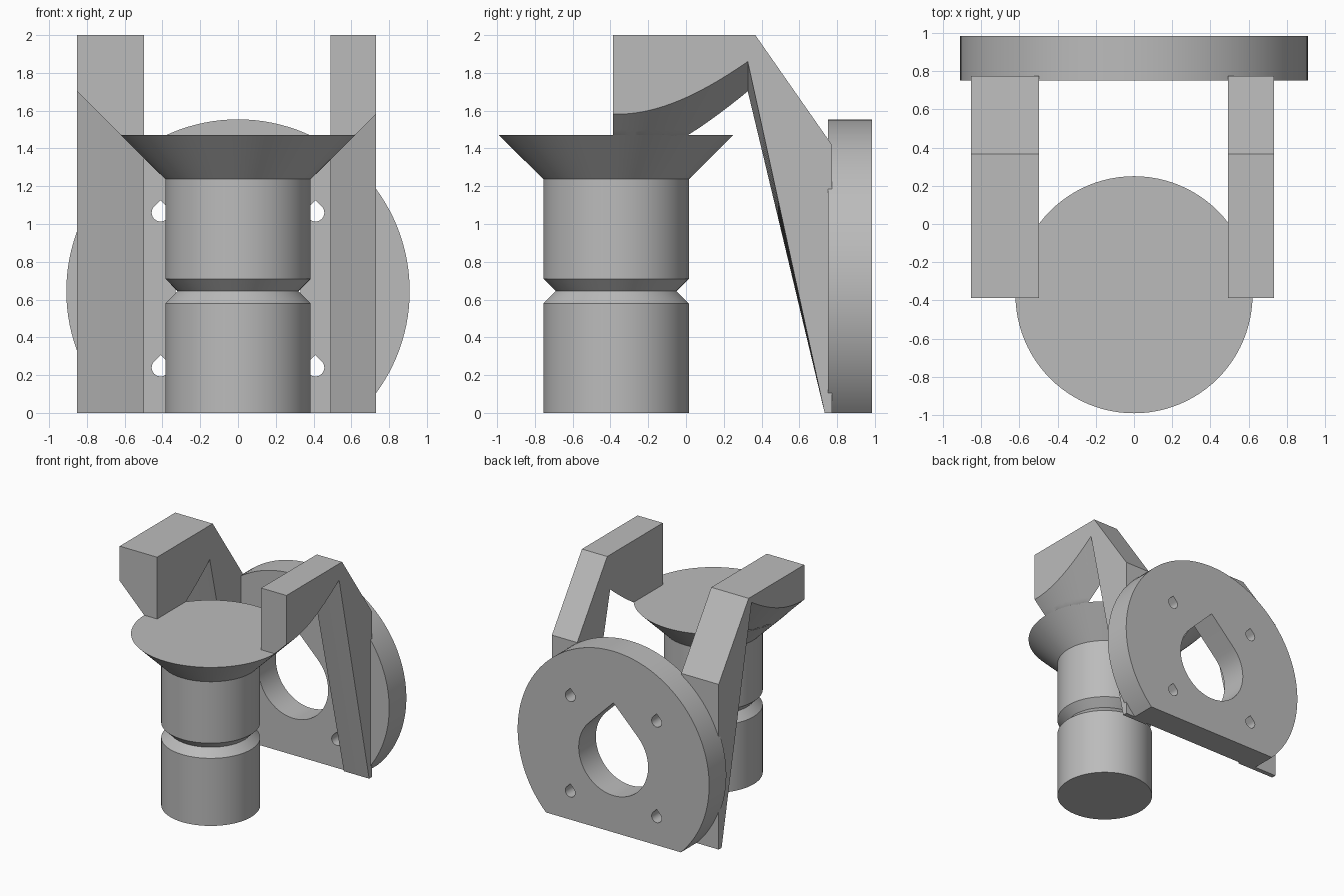
import bpy, bmesh, math

if "Cube" in bpy.data.objects:
    bpy.data.objects.remove(bpy.data.objects["Cube"])

CY = -0.37            # y of the peg axis
PLATE_Z, PLATE_R = 0.645, 0.909

grey = bpy.data.materials.new("plain grey")
grey.diffuse_color = (0.5, 0.5, 0.5, 1)
grey.use_nodes = True
grey.node_tree.nodes["Principled BSDF"].inputs["Base Color"].default_value = grey.diffuse_color


def finish(ob):
    """Weld, fix normals, colour and shade an object."""
    bm = bmesh.new()
    bm.from_mesh(ob.data)
    bmesh.ops.remove_doubles(bm, verts=bm.verts, dist=1e-5)
    bmesh.ops.recalc_face_normals(bm, faces=bm.faces)
    bm.to_mesh(ob.data)
    bm.free()
    ob.data.materials.clear()
    ob.data.materials.append(grey)
    bpy.ops.object.select_all(action='DESELECT')
    ob.select_set(True)
    bpy.context.view_layer.objects.active = ob
    bpy.ops.object.shade_smooth_by_angle(angle=math.radians(20))


def loft(name, rings, closed):
    """Skin a row of equal-length rings; cap the ends when not closed."""
    bm = bmesh.new()
    rows = [[bm.verts.new(p) for p in ring] for ring in rings]
    n = len(rows[0])
    for a, b in zip(rows, rows[1:]):
        for i in range(n):
            j = (i + 1) % n
            bm.faces.new((a[i], a[j], b[j], b[i]))
    if closed:
        bm.faces.new(rows[0])
        bm.faces.new(rows[-1])
    mesh = bpy.data.meshes.new(name)
    bm.to_mesh(mesh)
    bm.free()
    ob = bpy.data.objects.new(name, mesh)
    bpy.context.collection.objects.link(ob)
    finish(ob)
    return ob


def circle(r, z, n=96):
    return [(r * math.cos(t), CY + r * math.sin(t), z)
            for t in (2 * math.pi * i / n for i in range(n))]


# Round peg with a V groove and a flared head
profile = [(0.385, 0), (0.385, 0.58), (0.32, 0.645), (0.385, 0.71),
           (0.385, 1.237), (0.62, 1.47)]
loft("grooved_peg", [circle(r, z) for r, z in profile], True)


# Arms: side profile whose underside continues the flare's 45 degree cone
def cone_z(x, y):
    return max(1.465, 1.47 + math.hypot(x, y - CY) - 0.62)


def arm_section(x):
    y0, y1, n = 0.327, -0.387, 24
    pts = [(y1, 2), (0.367, 2), (0.774, 1.417), (0.774, 0), (0.734, 0)]
    for i in range(n + 1):
        y = y0 + (y1 - y0) * i / n
        pts.append((y, cone_z(x, y)))
    return [(x, y, z) for y, z in pts]


for name, xa, xb in (("left_arm", -0.852, -0.497), ("right_arm", 0.491, 0.731)):
    loft(name, [arm_section(xa + (xb - xa) * i / 12) for i in range(13)], True)


# Mounting plate: disc cut flat at the bottom, with teardrop holes
def teardrop(cx, cz, r, n=36):
    pts = [(cx, cz + r * math.sqrt(2))]
    for i in range(n + 1):
        t = math.radians(135 + 270 * i / n)
        pts.append((cx + r * math.cos(t), cz + r * math.sin(t)))
    return pts


start = math.asin(-PLATE_Z / PLATE_R)
sweep = math.pi - 2 * start
outline = [(PLATE_R * math.cos(start + sweep * i / 96),
            PLATE_Z + PLATE_R * math.sin(start + sweep * i / 96)) for i in range(97)]
loops = [outline, teardrop(0, PLATE_Z, 0.33)]
for sx in (-1, 1):
    for sz in (-1, 1):
        loops.append(teardrop(sx * 0.41, 0.65 + sz * 0.41, 0.047, 24))

curve = bpy.data.curves.new("mounting_plate", 'CURVE')
curve.dimensions = '2D'
curve.fill_mode = 'BOTH'
curve.extrude = 0.1165
for loop in loops:
    spline = curve.splines.new('POLY')
    spline.points.add(len(loop) - 1)
    for p, (x, z) in zip(spline.points, loop):
        p.co = (x, z, 0, 1)
    spline.use_cyclic_u = True
plate = bpy.data.objects.new("mounting_plate", curve)
bpy.context.collection.objects.link(plate)
plate.rotation_euler.x = math.pi / 2
plate.location.y = 0.868
bpy.ops.object.select_all(action='DESELECT')
plate.select_set(True)
bpy.context.view_layer.objects.active = plate
bpy.ops.object.convert(target='MESH')
finish(bpy.context.view_layer.objects.active)
